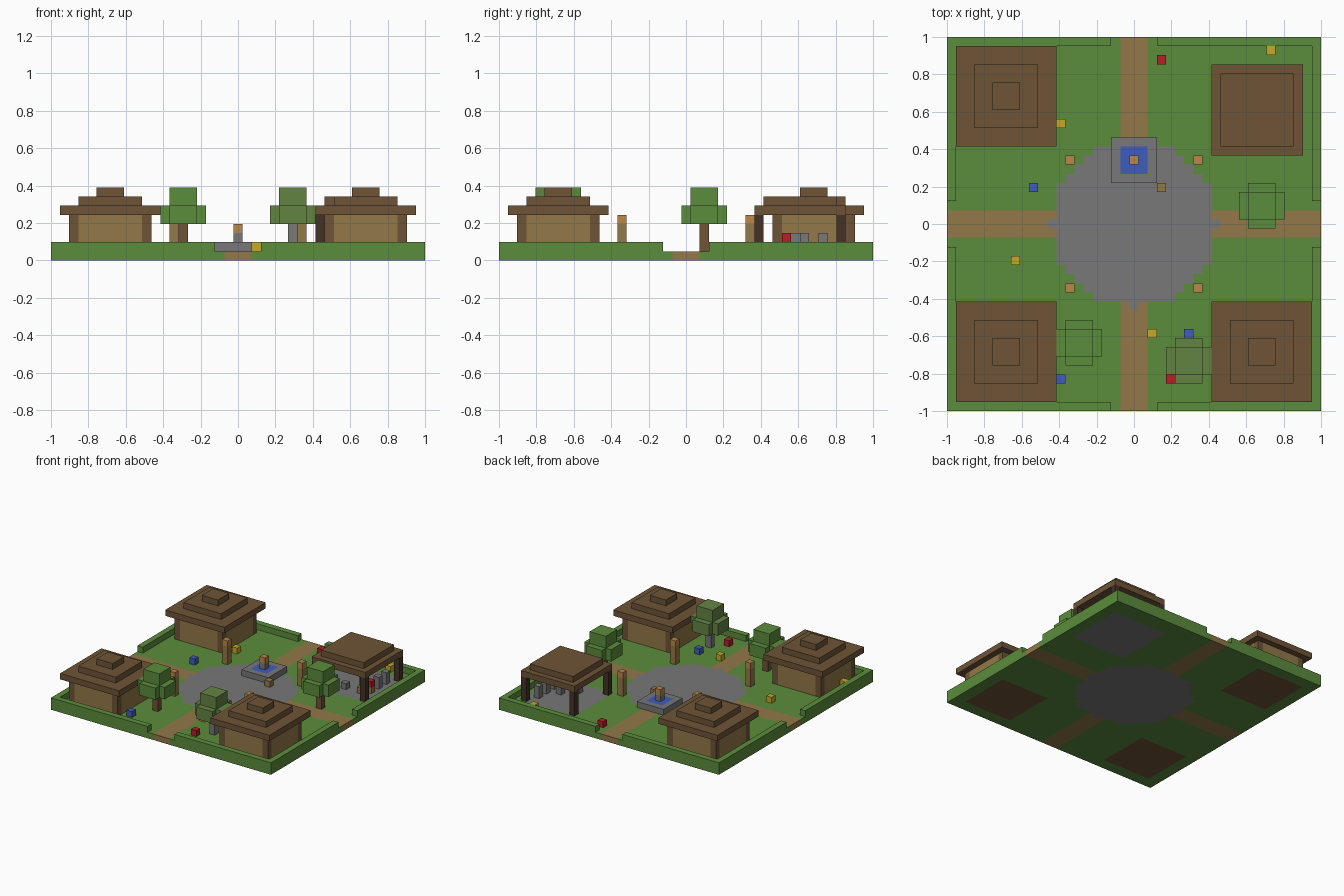
import bpy, bmesh

if "Cube" in bpy.data.objects:
    bpy.data.objects.remove(bpy.data.objects["Cube"], do_unlink=True)

N = 41          # blocks along each side
V = 2 / N       # block size


def material(name, r, g, b):
    col = [(c / 255 / 12.92 if c <= 10 else ((c / 255 + 0.055) / 1.055) ** 2.4) for c in (r, g, b)] + [1]
    m = bpy.data.materials.new(name)
    m.use_nodes = True
    m.diffuse_color = col
    m.node_tree.nodes["Principled BSDF"].inputs["Base Color"].default_value = col
    return m


GRASS = material("grass green", 91, 140, 60)
WOOD = material("roof brown", 110, 84, 54)
TAN = material("plank tan", 146, 120, 72)
STONE = material("stone grey", 120, 120, 120)
WATER = material("water blue", 62, 92, 190)
RED = material("flower red", 182, 32, 38)
YELLOW = material("flower yellow", 196, 170, 44)
DARK = material("dark timber", 68, 50, 38)
LAMP = material("lamp orange", 184, 136, 74)
OLIVE = material("olive leaves", 100, 132, 68)


def finish(name, bm, mats):
    me = bpy.data.meshes.new(name)
    bm.to_mesh(me)
    bm.free()
    for m in mats:
        me.materials.append(m)
    ob = bpy.data.objects.new(name, me)
    bpy.context.collection.objects.link(ob)
    return ob


def blocks(name, mat, *boxes):
    """Boxes given as inclusive block ranges (x0, x1, y0, y1, z0, z1)."""
    bm = bmesh.new()
    for x0, x1, y0, y1, z0, z1 in boxes:
        made = bmesh.ops.create_cube(bm, size=1)["verts"]
        for v in made:
            v.co.x = V * (x1 + 0.5 if v.co.x > 0 else x0 - 0.5)
            v.co.y = V * (y1 + 0.5 if v.co.y > 0 else y0 - 0.5)
            v.co.z = V * (z1 + 1 if v.co.z > 0 else z0)
    return finish(name, bm, [mat])


def square(cx, cy, r, z0, z1):
    return (cx - r, cx + r, cy - r, cy + r, z0, z1)


HOUSES = {"front_right_house": (-14, -14), "front_left_house": (14, -14), "back_right_house": (-14, 14)}


# Ground slab: plaza, paths and floors coloured by block position
def ground_colour(i, j):
    if i * i + j * j <= 81 or (9 <= i <= 18 and 8 <= j <= 17):
        return 2
    if abs(i) <= 1 or abs(j) <= 1:
        return 1
    if any(max(abs(i - x), abs(j - y)) <= 4 for x, y in HOUSES.values()):
        return 3
    return 0


bm = bmesh.new()
bmesh.ops.create_grid(bm, x_segments=N, y_segments=N, size=1)
top = bmesh.ops.extrude_face_region(bm, geom=bm.faces[:], use_keep_orig=True)["geom"]
for v in top:
    if isinstance(v, bmesh.types.BMVert):
        v.co.z = V
bmesh.ops.recalc_face_normals(bm, faces=bm.faces[:])
for f in bm.faces:
    c = f.calc_center_median() / V
    f.material_index = ground_colour(round(c.x), round(c.y))
finish("ground", bm, [GRASS, TAN, STONE, WOOD])

# Border hedge, open where the paths leave
hedge = []
for s in (-1, 1):
    for a, b in ((-20, -3), (3, 20)):
        hedge.append((a, b, 20 * s, 20 * s, 1, 1))
        hedge.append((20 * s, 20 * s, max(a, -19), min(b, 19), 1, 1))
blocks("hedge", GRASS, *hedge)

# Houses: plank walls, corner posts and stepped roof
for name, (x, y) in HOUSES.items():
    walls, posts = [], []
    for s in (-4, 4):
        walls.append((x - 3, x + 3, y + s, y + s, 1, 4))
        walls.append((x + s, x + s, y - 3, y + 3, 1, 4))
        posts += [square(x + s, y + t, 0, 1, 4) for t in (-4, 4)]
    blocks(name + "_walls", TAN, *walls)
    blocks(name + "_posts", WOOD, *posts)
    blocks(name + "_roof", WOOD, *[square(x, y, r, z, z) for r, z in ((5, 5), (3, 6), (1, 7))])

# Market pavilion with its goods
blocks("pavilion_posts", DARK, *[square(x, y, 0, 1, 4) for x in (9, 18) for y in (8, 17)])
blocks("pavilion_roof", WOOD, (9, 18, 8, 17, 5, 5), (10, 17, 9, 16, 6, 6))
blocks("pavilion_benches", TAN, square(17, 11, 0, 1, 1), square(16, 10, 0, 1, 1))
blocks("pavilion_red_crate", RED, square(17, 11, 0, 2, 2))
blocks("pavilion_stone_stands", STONE, square(13, 10, 0, 1, 1),
       *[square(x, y, 0, 1, 2) for x, y in ((15, 12), (17, 13), (17, 15))])

# Fountain
rim = [(-2, 2, y, y, 1, 1) for y in (5, 9)] + [(x, x, 6, 8, 1, 1) for x in (-2, 2)]
blocks("fountain_rim", STONE, *rim)
blocks("fountain_water", WATER, square(0, 7, 1, 1, 1))
blocks("fountain_pillar", STONE, square(0, 7, 0, 2, 2))
blocks("fountain_top", LAMP, square(0, 7, 0, 3, 3))
blocks("plaza_crate", TAN, square(3, 4, 0, 1, 1))

# Lamp posts around the plaza
corners = [(x, y) for x in (-7, 7) for y in (-7, 7)]
blocks("lamp_posts", TAN, *[square(x, y, 0, 1, 3) for x, y in corners])
blocks("lamp_heads", LAMP, *[square(x, y, 0, 4, 4) for x, y in corners])

# Trees: trunk, cross-shaped lower crown, square upper crown
for name, x, y, bark, leaf in (("front_tree", -6, -13, WOOD, GRASS),
                               ("side_tree", 14, 2, WOOD, GRASS),
                               ("olive_tree", 6, -15, STONE, OLIVE)):
    blocks(name + "_trunk", bark, square(x, y, 0, 1, 3))
    lobes = [(x + s, x + s, y - 1, y + 1, 4, 5) for s in (-2, 2)]
    lobes += [(x - 1, x + 1, y + s, y + s, 4, 5) for s in (-2, 2)]
    blocks(name + "_crown", leaf, square(x, y, 1, 4, 7), *lobes)

# Flowers
FLOWERS = {
    "red_flowers": (RED, [(3, 18), (4, -17)]),
    "yellow_flowers": (YELLOW, [(15, 19), (-8, 11), (-13, -4), (2, -12), (-19, -15)]),
    "blue_flowers": (WATER, [(-11, 4), (-8, -17), (6, -12)]),
}
for name, (mat, spots) in FLOWERS.items():
    blocks(name, mat, *[square(x, y, 0, 1, 1) for x, y in spots])
